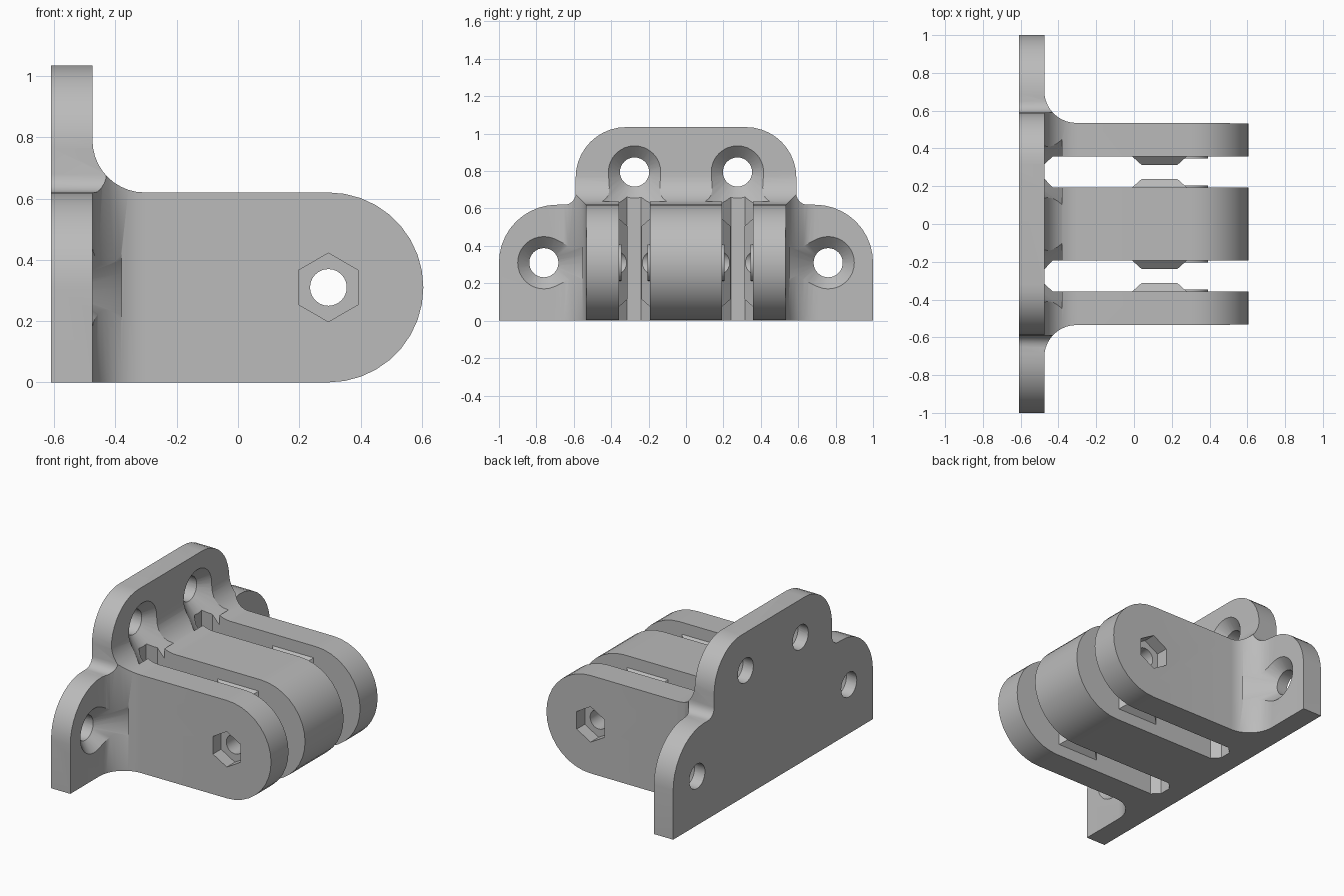
import bpy, bmesh
from math import sin, cos, pi, radians
from mathutils import Vector, Matrix

cube = bpy.data.objects.get("Cube")
if cube:
    bpy.data.objects.remove(cube, do_unlink=True)

grey = bpy.data.materials.new("matte grey")
grey.use_nodes = True
grey.diffuse_color = (0.5, 0.5, 0.5, 1)
grey.node_tree.nodes["Principled BSDF"].inputs["Base Color"].default_value = (0.5, 0.5, 0.5, 1)


def arc(cx, cy, r, a0, a1, n=10):
    return [(cx + r * cos(radians(a0 + (a1 - a0) * i / n)),
             cy + r * sin(radians(a0 + (a1 - a0) * i / n))) for i in range(n + 1)]


def finish(name, bm):
    bmesh.ops.recalc_face_normals(bm, faces=bm.faces)
    mesh = bpy.data.meshes.new(name)
    bm.to_mesh(mesh)
    bm.free()
    mesh.materials.append(grey)
    ob = bpy.data.objects.new(name, mesh)
    bpy.context.collection.objects.link(ob)
    return ob


def prism(name, pts, axis, lo, hi):
    """Extrude a 2D outline along x (yz), y (xz) or z (xy)."""
    place = {"x": lambda a, b: (lo, a, b), "y": lambda a, b: (a, lo, b),
             "z": lambda a, b: (a, b, lo)}[axis]
    bm = bmesh.new()
    face = bm.faces.new([bm.verts.new(place(*p)) for p in pts])
    ext = bmesh.ops.extrude_face_region(bm, geom=[face])
    step = Vector([(hi - lo) * (k == axis) for k in "xyz"])
    bmesh.ops.translate(bm, vec=step, verts=[v for v in ext["geom"] if isinstance(v, bmesh.types.BMVert)])
    return finish(name, bm)


def cone(name, axis, centre, r1, r2, depth, sides):
    """Cone or cylinder starting at centre and running along +x or +y."""
    bm = bmesh.new()
    bmesh.ops.create_cone(bm, cap_ends=True, segments=sides, radius1=r1, radius2=r2, depth=depth)
    bmesh.ops.translate(bm, vec=(0, 0, depth / 2), verts=bm.verts)
    turn = Matrix.Rotation(pi / 2, 4, "Y") if axis == "x" else Matrix.Rotation(-pi / 2, 4, "X")
    bmesh.ops.transform(bm, matrix=Matrix.Translation(centre) @ turn, verts=bm.verts)
    return finish(name, bm)


def combine(ob, tool, op):
    mod = ob.modifiers.new(op.lower(), "BOOLEAN")
    mod.operation, mod.object, mod.solver = op, tool, "EXACT"
    bpy.context.view_layer.objects.active = ob
    bpy.ops.object.modifier_apply(modifier=mod.name)
    bpy.data.objects.remove(tool, do_unlink=True)


def mirror_y(half):
    return half + [(-a, b) for a, b in reversed(half)]


BACK, FACE, TIP, PIN, MID = -0.61, -0.475, 0.605, 0.295, 0.31

# Bracket body: three outlines intersected
side = ([(BACK, 0)] + arc(PIN, MID, 0.31, -90, 90, 18)
        + arc(-0.305, 0.79, 0.17, -90, -180) + [(FACE, 1.035), (BACK, 1.035)])
plan_half = arc(-0.305, 0.705, 0.17, -180, -90)
plan = ([(BACK, -1), (FACE, -1)] + [(x, -y) for x, y in plan_half] + [(0.7, -0.533), (0.7, 0.533)]
        + plan_half[::-1] + [(FACE, 1), (BACK, 1)])
outline = mirror_y([(1, 0)] + arc(0.69, MID, 0.31, 0, 90)
                   + arc(0.65, 0.68, 0.06, -90, -180, 6) + arc(0.32, 0.765, 0.27, 0, 90))
bracket = prism("hinge_bracket", side, "y", -1.1, 1.1)
combine(bracket, prism("plan", plan, "z", -0.1, 1.2), "INTERSECT")
combine(bracket, prism("outline", outline, "x", -0.8, 0.8), "INTERSECT")

# Slots between the lugs, narrowing at the plate
for s in (-1, 1):
    slot = [(FACE, 0.24), (-0.43, 0.193), (0.8, 0.193), (0.8, 0.358), (-0.43, 0.358), (FACE, 0.315)]
    combine(bracket, prism("slot", [(x, s * y) for x, y in slot], "z", -0.2, 1.2), "DIFFERENCE")

# Chamfered stops and thin washers on the inner faces
stops = []
for s in (-1, 1):
    for base, d in ((0.193, 1), (0.358, -1)):
        bm = bmesh.new()
        rings = []
        for w, h, y in ((0.145, 0.235, -0.01), (0.145, 0.235, 0), (0.095, 0.195, 0.045)):
            rings.append([bm.verts.new((0.135 + i * w, s * (base + d * y), MID + k * h))
                          for i, k in ((-1, -1), (1, -1), (1, 1), (-1, 1))])
        bm.faces.new(rings[0])
        bm.faces.new(rings[-1])
        for a, b in zip(rings, rings[1:]):
            for i in range(4):
                bm.faces.new((a[i], a[i - 1], b[i - 1], b[i]))
        combine(bracket, finish("stop", bm), "UNION")
        lo = s * (base + d * 0.001)
        start = min(s * (base - d * 0.01), s * (base + d * 0.012))
        combine(bracket, cone("washer", "y", (PIN, start, MID), 0.097, 0.097, 0.022, 32), "UNION")

# Pin hole and hexagonal pockets
combine(bracket, cone("pin_hole", "y", (PIN, -1, MID), 0.06, 0.06, 2, 24), "DIFFERENCE")
for start in (-0.6, 0.453):
    combine(bracket, cone("hex_pocket", "y", (PIN, start, MID), 0.112, 0.112, 0.147, 6), "DIFFERENCE")

# Countersunk screw holes
for y, z in ((-0.76, MID), (0.76, MID), (-0.275, 0.795), (0.275, 0.795)):
    combine(bracket, cone("screw_hole", "x", (-0.8, y, z), 0.078, 0.078, 0.4, 32), "DIFFERENCE")
    combine(bracket, cone("countersink", "x", (-0.54, y, z), 0.075, 0.235, 0.16, 32), "DIFFERENCE")

# Smooth curves, crisp edges
bpy.ops.object.select_all(action="DESELECT")
bracket.select_set(True)
bpy.context.view_layer.objects.active = bracket
bpy.ops.object.shade_smooth_by_angle(angle=radians(30))
